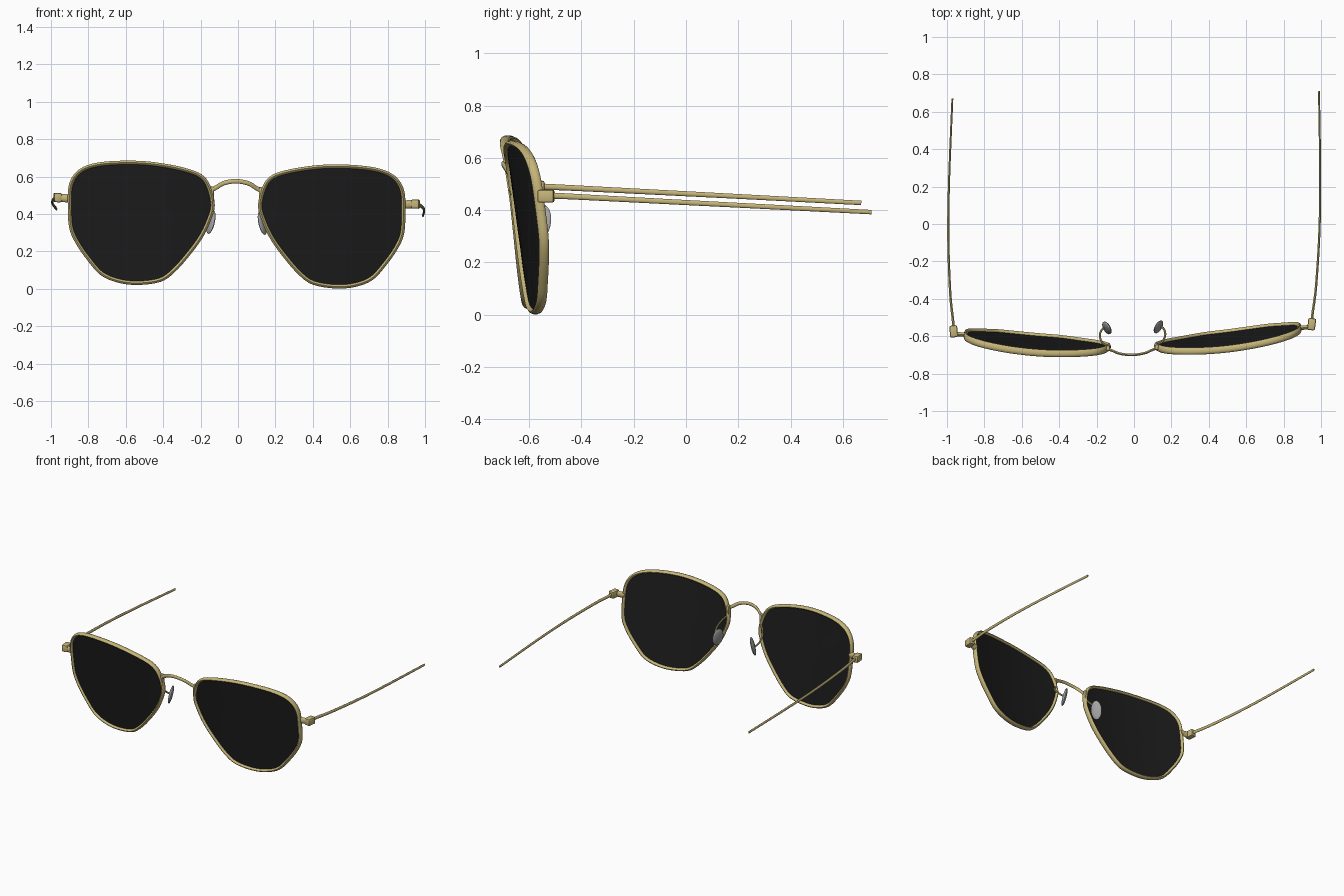
import bpy, bmesh, math
from mathutils import Vector, Matrix

if "Cube" in bpy.data.objects:
    bpy.data.objects.remove(bpy.data.objects["Cube"])


def material(name, rgb):
    m = bpy.data.materials.new(name)
    m.diffuse_color = (*rgb, 1)
    m.use_nodes = True
    m.node_tree.nodes["Principled BSDF"].inputs["Base Color"].default_value = m.diffuse_color
    return m


GOLD = material("brushed_gold", (0.56, 0.46, 0.19))
DARK = material("dark_lens", (0.012, 0.012, 0.012))
GREY = material("pad_grey", (0.36, 0.36, 0.36))

# The pair sits very slightly askew: a small skew applied to every part
SKEW = Matrix(((1, 0.013, 0, 0), (0.02, 1, 0, 0), (-0.018, 0, 1, -0.006), (0, 0, 0, 1)))


def finish(name, bm, mat, mirrored=True, angle=40):
    bmesh.ops.recalc_face_normals(bm, faces=bm.faces)
    for side in (("right", "left") if mirrored else ("",)):
        b = bm.copy()
        if side == "left":
            bmesh.ops.scale(b, vec=(-1, 1, 1), verts=b.verts)
            bmesh.ops.reverse_faces(b, faces=b.faces)
        b.transform(SKEW)
        me = bpy.data.meshes.new(name)
        b.to_mesh(me)
        b.free()
        me.materials.append(mat)
        me.shade_smooth()
        me.set_sharp_from_angle(angle=math.radians(angle))
        ob = bpy.data.objects.new((side + "_" + name).strip("_"), me)
        bpy.context.collection.objects.link(ob)
    bm.free()


def smooth_path(pts, n, closed=False):
    """Catmull-Rom curve through the points."""
    pts = [Vector(p) for p in pts]
    c = len(pts)
    get = (lambda i: pts[i % c]) if closed else (lambda i: pts[max(0, min(c - 1, i))])
    out = []
    for i in range(c if closed else c - 1):
        a, b, d, e = get(i - 1), get(i), get(i + 1), get(i + 2)
        for k in range(n):
            t = k / n
            out.append(0.5 * (2 * b + (d - a) * t + (2 * a - 5 * b + 4 * d - e) * t * t
                              + (3 * b - a - 3 * d + e) * t ** 3))
    return out if closed else out + [pts[-1]]


def sweep(path, ref, ra, rb, closed=False, sides=10, taper=lambda t: 1):
    """Oval section along a path: rb along ref, ra across it."""
    bm = bmesh.new()
    ref, n, rings = Vector(ref), len(path), []
    for i, p in enumerate(path):
        nxt = path[(i + 1) % n] if closed else path[min(i + 1, n - 1)]
        prv = path[i - 1] if closed else path[max(i - 1, 0)]
        tan = (nxt - prv).normalized()
        a = tan.cross(ref).normalized()
        b = a.cross(tan)
        k = taper(i / (n - 1))
        rings.append([bm.verts.new(p + a * ra * k * math.cos(w) + b * rb * k * math.sin(w))
                      for w in (2 * math.pi * (j + 0.5) / sides for j in range(sides))])
    for i in range(n if closed else n - 1):
        r, q = rings[i], rings[(i + 1) % n]
        for j in range(sides):
            bm.faces.new((r[j], r[(j + 1) % sides], q[(j + 1) % sides], q[j]))
    if not closed:
        bm.faces.new(rings[0])
        bm.faces.new(rings[-1])
    return bm


def block(center, size, rot_z=0, bevel=0.006):
    bm = bmesh.new()
    m = Matrix.Translation(center) @ Matrix.Rotation(rot_z, 4, 'Z') @ Matrix.Diagonal((*size, 1))
    bmesh.ops.create_cube(bm, size=1, matrix=m)
    bmesh.ops.bevel(bm, geom=bm.edges[:], offset=bevel, segments=2, affect='EDGES', profile=0.5)
    return bm


def face_y(x, z):
    """Depth of the wrapped, tilted lens surface."""
    u = x - 0.51
    return -0.635 + 0.1 * u + 0.22 * u * u - 0.135 * (z - 0.35)


# Rounded hexagonal outline (x, z) of one rim
OUTLINE = [(.903, .435), (.898, .542), (.862, .612), (.796, .654), (.689, .676), (.529, .682),
           (.395, .671), (.261, .645), (.181, .612), (.138, .553), (.115, .451), (.138, .365),
           (.181, .275), (.251, .178), (.331, .088), (.406, .036), (.529, .017), (.636, .028),
           (.727, .066), (.796, .141), (.86, .232), (.896, .317)]
edge = smooth_path([(x, 0, z) for x, z in OUTLINE], 4, True)
loop = []
for i, p in enumerate(edge):
    t = (edge[(i + 1) % len(edge)] - edge[i - 1]).normalized()
    x, z = p.x - t.z * 0.011, p.z + t.x * 0.011
    loop.append(Vector((x, face_y(x, z), z)))

# Rims
finish("rim", sweep(loop, (0, 1, 0), 0.011, 0.019, closed=True), GOLD)

# Lenses: front and back sheets made of concentric rings
bm = bmesh.new()
cx, cz = 0.51, 0.36
for off in (-0.005, 0.005):
    rings = []
    for s in (1, 0.75, 0.5, 0.25):
        ring = []
        for p in loop:
            x, z = cx + (p.x - cx) * s, cz + (p.z - cz) * s
            ring.append(bm.verts.new((x, face_y(x, z) + off, z)))
        rings.append(ring)
    n = len(loop)
    for r, q in zip(rings, rings[1:]):
        for j in range(n):
            bm.faces.new((r[j], r[(j + 1) % n], q[(j + 1) % n], q[j]))
    bm.faces.new(rings[-1])
    if off < 0:
        front = rings[0]
    else:
        for j in range(n):
            bm.faces.new((front[j], front[(j + 1) % n], rings[0][(j + 1) % n], rings[0][j]))
finish("lens", bm, DARK)

# Bridge
half = [(.128, -.668, .535), (.105, -.676, .548), (.065, -.692, .571)]
pts = [(-x, y, z) for x, y, z in half] + [(0, -.7, .582)] + half[::-1]
finish("bridge", sweep(smooth_path(pts, 6), (0, 0, 1), 0.007, 0.012), GOLD, mirrored=False)

# Small bars on the inner rim that carry bridge and pad arms
finish("bridge_mount", block((.13, -.662, .51), (.02, .028, .085)), GOLD)

# Nose pad arms
arm = [(.132, -.648, .48), (.16, -.632, .45), (.175, -.595, .41), (.165, -.562, .375), (.143, -.55, .362)]
finish("pad_arm", sweep(smooth_path(arm, 6), (0, 0, 1), 0.006, 0.006, sides=8), GOLD)

# Nose pads: flattened ovals leaning toward the nose at the top
bm = bmesh.new()
m = (Matrix.Translation((.138, -.553, .362)) @ Matrix.Rotation(math.radians(-30), 4, 'Z')
     @ Matrix.Rotation(math.radians(-13), 4, 'Y') @ Matrix.Diagonal((.013, .038, .066, 1)))
bmesh.ops.create_uvsphere(bm, u_segments=20, v_segments=12, radius=1, matrix=m)
finish("nose_pad", bm, GREY)

# End pieces running from the rim out to the hinge
end = [(.885, -.574, .472), (.92, -.572, .475), (.965, -.566, .477)]
finish("end_piece", sweep(smooth_path(end, 5), (0, 0, 1), 0.012, 0.022), GOLD)
finish("hinge", block((.957, -.555, .477), (.042, .064, .05), math.radians(-6), 0.009), GOLD)

# Temples
temple = [(.957, -.545, .479), (.962, -.49, .477), (.978, -.35, .47), (.992, -.06, .455),
          (.992, .25, .439), (.98, .69, .416)]
finish("temple", sweep(smooth_path(temple, 8), (0, 0, 1), 0.0075, 0.012,
                       taper=lambda t: 1 - 0.3 * t), GOLD)
